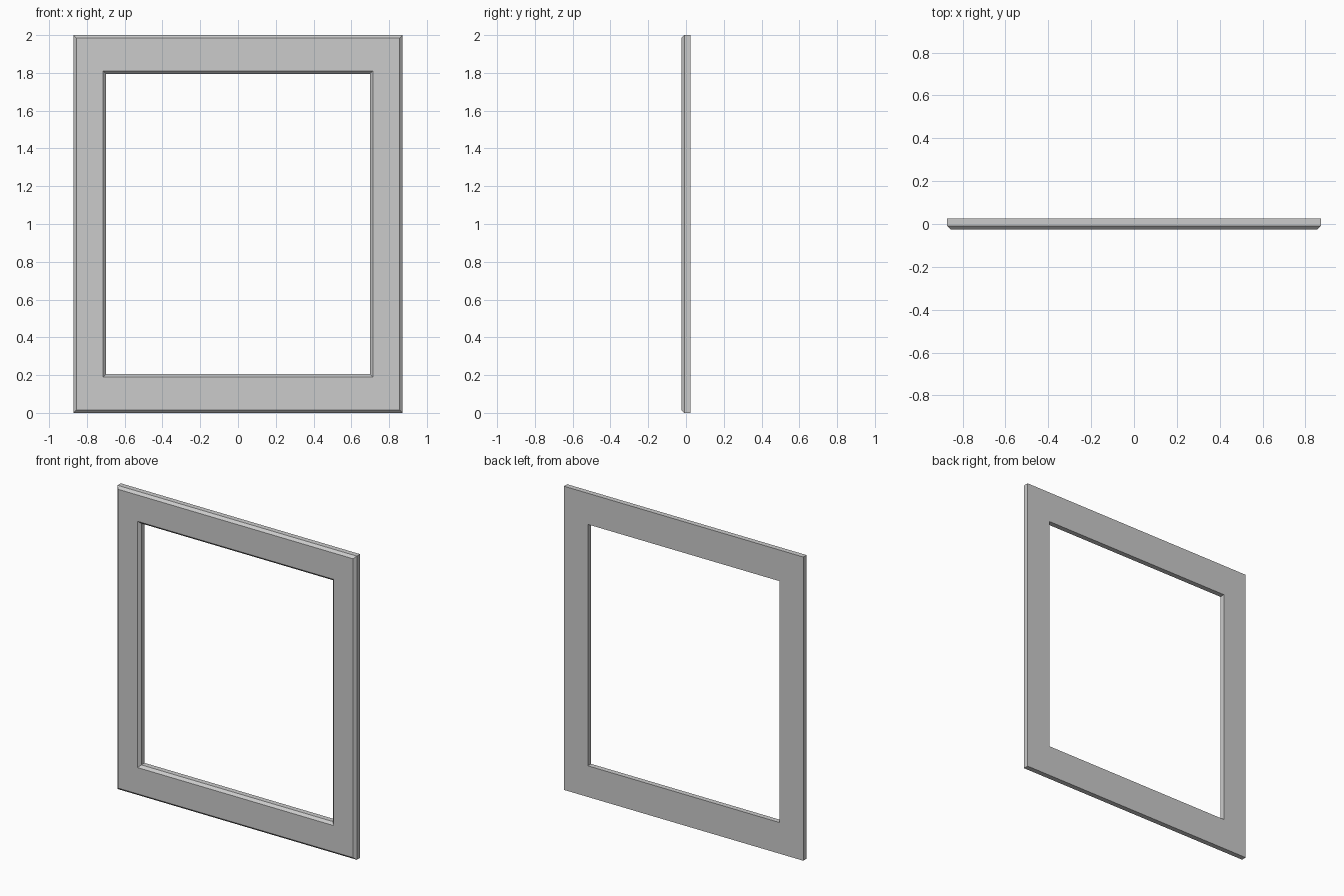
import bpy, bmesh

if "Cube" in bpy.data.objects:
    bpy.data.objects.remove(bpy.data.objects["Cube"])

OUT_X, OUT_Z = 0.872, 1.0      # outer half sizes
IN_X, IN_Z = 0.698, 0.795      # opening half sizes
D, C = 0.025, 0.016            # half depth, front chamfer

# cross-section as successive rectangular rings: half width, half height, y
rings = [
    (OUT_X, OUT_Z, D),
    (OUT_X, OUT_Z, -D + C),
    (OUT_X - C, OUT_Z - C, -D),
    (IN_X + C, IN_Z + C, -D),
    (IN_X, IN_Z, -D + C),
    (IN_X, IN_Z, D),
]

# picture frame: bridge each ring to the next, closing back on the first
bm = bmesh.new()
loops = [[bm.verts.new((sx * hx, y, 1 + sz * hz))
          for sx, sz in ((-1, -1), (1, -1), (1, 1), (-1, 1))]
         for hx, hz, y in rings]
for i, a in enumerate(loops):
    b = loops[(i + 1) % len(loops)]
    for k in range(4):
        n = (k + 1) % 4
        bm.faces.new((a[k], a[n], b[n], b[k]))
bmesh.ops.recalc_face_normals(bm, faces=bm.faces)

mesh = bpy.data.meshes.new("frame")
bm.to_mesh(mesh)
bm.free()
bpy.context.collection.objects.link(bpy.data.objects.new("frame", mesh))
